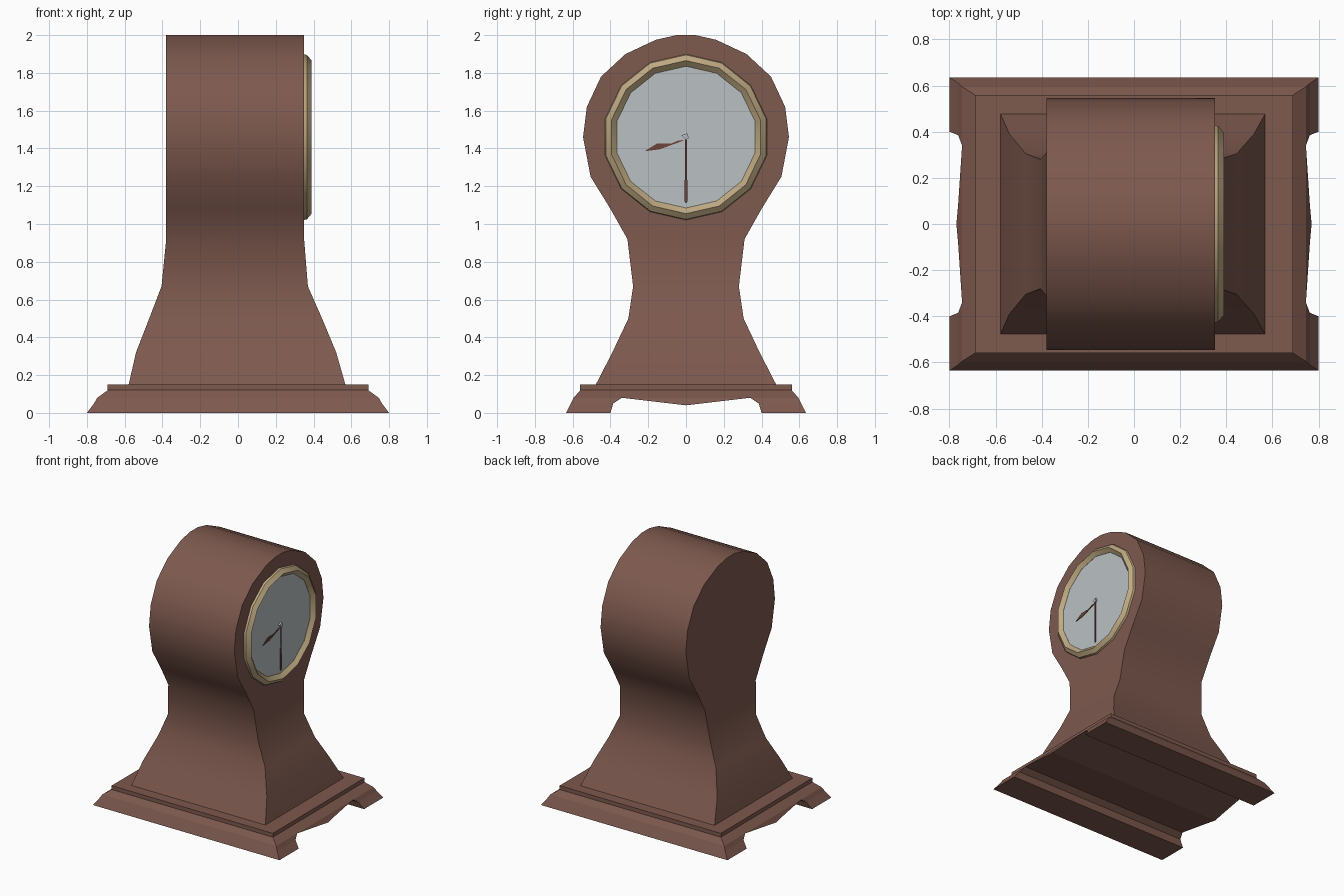
import bpy, bmesh, math

if "Cube" in bpy.data.objects:
    bpy.data.objects.remove(bpy.data.objects["Cube"])


def material(name, rgb):
    m = bpy.data.materials.new(name)
    m.diffuse_color = (*rgb, 1)
    m.use_nodes = True
    m.node_tree.nodes["Principled BSDF"].inputs["Base Color"].default_value = m.diffuse_color
    return m


WOOD = material("brown wood", (0.205, 0.10, 0.076))
BRASS = material("pale brass", (0.52, 0.40, 0.225))
DIAL = material("grey dial", (0.49, 0.535, 0.55))
HAND = material("dark red brown", (0.15, 0.058, 0.042))


def make(name, verts, faces, mat, smooth=None):
    bm = bmesh.new()
    vs = [bm.verts.new(v) for v in verts]
    for f in faces:
        bm.faces.new([vs[i] for i in f])
    bmesh.ops.recalc_face_normals(bm, faces=bm.faces)
    me = bpy.data.meshes.new(name)
    bm.to_mesh(me)
    bm.free()
    me.materials.append(mat)
    ob = bpy.data.objects.new(name, me)
    bpy.context.collection.objects.link(ob)
    bpy.ops.object.select_all(action='DESELECT')
    bpy.context.view_layer.objects.active = ob
    ob.select_set(True)
    if smooth:
        bpy.ops.object.shade_smooth_by_angle(angle=math.radians(smooth))
    return ob


def loft(name, rows, mat, smooth=None):
    """Stack of rectangles; each row is (z, half depth y, front x, back x)."""
    verts, faces = [], []
    for z, y, xf, xb in rows:
        verts += [(xf, -y, z), (xf, y, z), (xb, y, z), (xb, -y, z)]
    for r in range(len(rows) - 1):
        a = r * 4
        for i in range(4):
            j = (i + 1) % 4
            faces.append((a + i, a + j, a + 4 + j, a + 4 + i))
    n = len(verts)
    faces += [(3, 2, 1, 0), (n - 4, n - 3, n - 2, n - 1)]
    return make(name, verts, faces, mat, smooth)


def prism(name, pts, x0, x1, mat):
    """Outline in (y, z) pushed from x0 to x1."""
    n = len(pts)
    verts = [(x, y, z) for x in (x0, x1) for y, z in pts]
    faces = [(i, (i + 1) % n, n + (i + 1) % n, n + i) for i in range(n)]
    faces += [tuple(range(n))[::-1], tuple(range(n, 2 * n))]
    return make(name, verts, faces, mat)


# case: flared foot, narrow waist, round drum head
outline = [(1.08, .40), (1.25, .505), (1.46, .545), (1.62, .525), (1.78, .45),
           (1.90, .32), (1.975, .16), (2.0, .05)]
rows = [(.145, .48, .57, -.58), (.32, .39, .52, -.54), (.50, .305, .445, -.47),
        (.67, .28, .37, -.405), (.92, .31, .35, -.38)]
rows += [(z, y, .35, -.38) for z, y in outline]
loft("clock_case", rows, WOOD, 40)

# plinth with cove moulding and a shaped channel underneath
base = loft("plinth", [(z, y, x, -x) for z, y, x in
                       [(0, .635, .80), (.05, .61, .762), (.08, .595, .745),
                        (.12, .56, .69), (.15, .56, .69)]], WOOD)
half = [(.40, -.05), (.40, 0), (.385, .05), (.34, .08)]
channel = half + [(0, .04)] + [(-y, z) for y, z in reversed(half)]
cutter = prism("channel_cutter", channel, -1, 1, WOOD)
cutter.hide_render = True
mod = base.modifiers.new("channel", 'BOOLEAN')
mod.operation = 'DIFFERENCE'
mod.solver = 'EXACT'
mod.object = cutter
bpy.context.view_layer.objects.active = base
bpy.ops.object.modifier_apply(modifier=mod.name)
bpy.data.objects.remove(cutter)

# brass bezel: fourteen-sided ring
SIDES, CZ = 14, 1.46


def ring(r):
    return [(r * math.sin(2 * math.pi * i / SIDES),
             CZ + r * math.cos(2 * math.pi * i / SIDES)) for i in range(SIDES)]


section = [(.345, .44), (.365, .435), (.39, .405), (.362, .375), (.345, .375)]
verts = [(x, y, z) for x, r in section for y, z in ring(r)]
faces = []
for s in range(len(section)):
    a, b = s * SIDES, (s + 1) % len(section) * SIDES
    for i in range(SIDES):
        j = (i + 1) % SIDES
        faces.append((a + i, a + j, b + j, b + i))
make("bezel", verts, faces, BRASS, 30)

# dial, hands and centre pin
prism("dial", ring(.382), .352, .361, DIAL)
prism("minute_hand", [(-.004, 1.45), (.004, 1.45), (.008, 1.12), (0, 1.11), (-.008, 1.12)],
      .366, .370, HAND)
prism("hour_hand", [(-.01, 1.445), (-.04, 1.442), (-.08, 1.425), (-.155, 1.425), (-.22, 1.385),
                    (-.14, 1.395), (-.08, 1.417), (-.03, 1.435)], .364, .368, HAND)
prism("centre_pin", [(-.025, 1.47), (0, 1.445), (.014, 1.455), (.008, 1.48)], .360, .374, DIAL)
